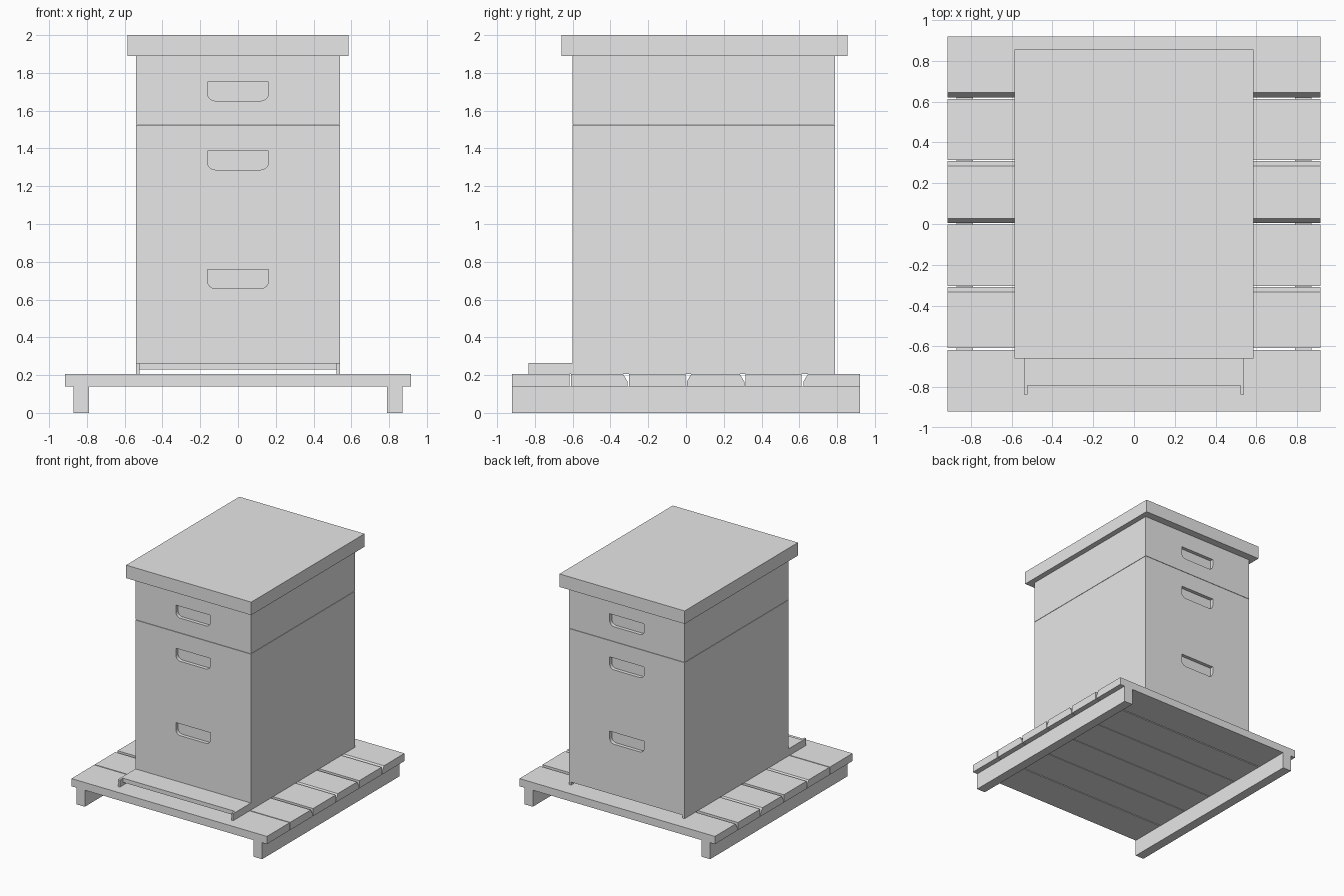
import bpy, bmesh, math
from mathutils import Vector

if "Cube" in bpy.data.objects:
    bpy.data.objects.remove(bpy.data.objects["Cube"])

paint = bpy.data.materials.new("pale_grey")
paint.diffuse_color = (0.8, 0.8, 0.8, 1)
paint.use_nodes = True
paint.node_tree.nodes["Principled BSDF"].inputs["Base Color"].default_value = paint.diffuse_color


def prism(name, pts, direction):
    """Solid made by extruding a planar outline along a direction."""
    bm = bmesh.new()
    face = bm.faces.new([bm.verts.new(p) for p in pts])
    ext = bmesh.ops.extrude_face_region(bm, geom=[face])
    moved = [v for v in ext["geom"] if isinstance(v, bmesh.types.BMVert)]
    bmesh.ops.translate(bm, verts=moved, vec=Vector(direction))
    bmesh.ops.recalc_face_normals(bm, faces=bm.faces[:])
    me = bpy.data.meshes.new(name)
    bm.to_mesh(me)
    bm.free()
    me.materials.append(paint)
    ob = bpy.data.objects.new(name, me)
    bpy.context.collection.objects.link(ob)
    return ob


def block(name, x0, x1, y0, y1, z0, z1):
    pts = [(x0, y0, z0), (x1, y0, z0), (x1, y1, z0), (x0, y1, z0)]
    return prism(name, pts, (0, 0, z1 - z0))


def handle_cutter(y0, y1, top):
    """Hand hold shape: square top corners, rounded bottom corners."""
    w, h, r = 0.162, 0.10, 0.042
    pts = [(w, y0, top), (-w, y0, top)]
    for cx, start in ((-w + r, 180), (w - r, 270)):
        for i in range(7):
            a = math.radians(start + 15 * i)
            pts.append((cx + r * math.cos(a), y0, top - h + r + r * math.sin(a)))
    return prism("handle_cutter", pts, (0, y1 - y0, 0))


def cut(ob, cutters):
    for c in cutters:
        mod = ob.modifiers.new("hand_hold", "BOOLEAN")
        mod.operation, mod.solver, mod.object = "DIFFERENCE", "EXACT", c
    dg = bpy.context.evaluated_depsgraph_get()
    me = bpy.data.meshes.new_from_object(ob.evaluated_get(dg))
    ob.modifiers.clear()
    ob.data = me
    for c in cutters:
        bpy.data.objects.remove(c)


# Pallet runners
for side, x in (("left", -0.83), ("right", 0.83)):
    block(side + "_runner", x - 0.04, x + 0.04, -0.92, 0.92, 0, 0.14)

# Pallet slats: (front y, back y, front chamfer, back chamfer)
Z0, Z1, ZC = 0.14, 0.205, 0.165
slats = [(-0.92, -0.617, 0, 0), (-0.609, -0.309, 0, 0.024),
         (-0.303, -0.002, 0, 0), (0.004, 0.309, 0.024, 0.024),
         (0.315, 0.612, 0, 0), (0.621, 0.92, 0.024, 0)]
for n, (a, b, ca, cb) in enumerate(slats, 1):
    yz = [(a, Z0), (b, Z0)]
    yz += [(b, ZC)] if cb else []
    yz += [(b - cb, Z1), (a + ca, Z1)]
    yz += [(a, ZC)] if ca else []
    prism(f"pallet_slat_{n}", [(-0.915, y, z) for y, z in yz], (1.83, 0, 0))

# Bottom board: floor between two side rails
block("floor_board", -0.522, 0.522, -0.793, 0.79, 0.23, 0.265)
block("left_floor_rail", -0.54, -0.522, -0.835, 0.79, 0.205, 0.265)
block("right_floor_rail", 0.522, 0.54, -0.835, 0.79, 0.205, 0.265)

# Stacked hive boxes with hand holds front and back
YF, YB, DEPTH = -0.6, 0.79, 0.03
for name, z0, z1 in (("lower_box", 0.265, 0.896), ("middle_box", 0.896, 1.525),
                     ("upper_box", 1.528, 1.89)):
    box = block(name, -0.54, 0.54, YF, YB, z0, z1)
    cut(box, [handle_cutter(YF - 0.05, YF + DEPTH, z1 - 0.138),
              handle_cutter(YB - DEPTH, YB + 0.05, z1 - 0.138)])

# Lid
block("lid", -0.586, 0.586, -0.66, 0.855, 1.89, 2.0)
